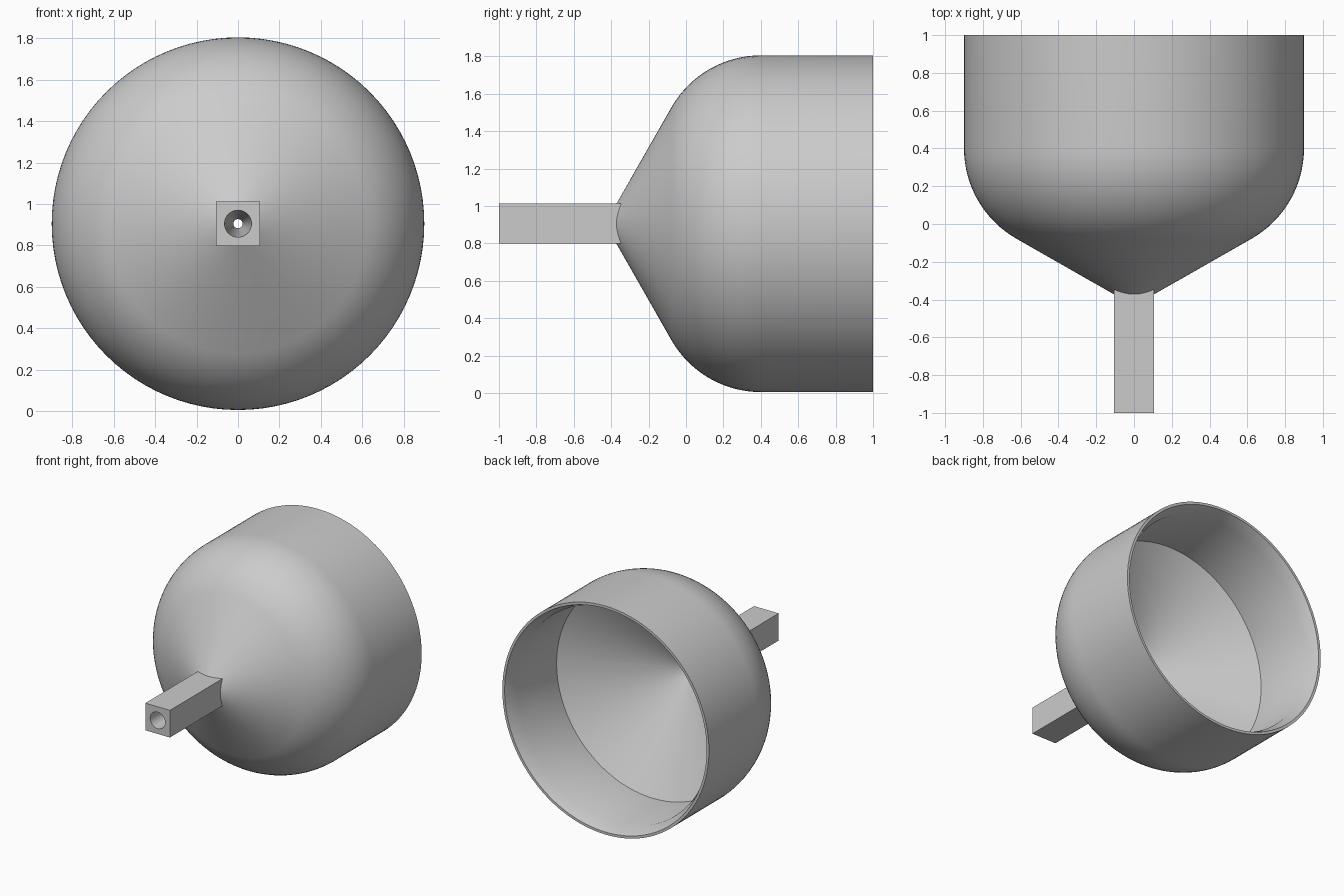
import bpy, bmesh, math
from mathutils import Matrix, Vector

cube = bpy.data.objects.get("Cube")
if cube:
    bpy.data.objects.remove(cube)

AXIS_Z = 0.905
SEGMENTS = 96

grey = bpy.data.materials.new("plain_grey")
grey.use_nodes = True
COLOUR = (0.6, 0.6, 0.6, 1)
grey.diffuse_color = COLOUR
grey.node_tree.nodes["Principled BSDF"].inputs["Base Color"].default_value = COLOUR


def finish(name, bm):
    bmesh.ops.recalc_face_normals(bm, faces=bm.faces)
    mesh = bpy.data.meshes.new(name)
    bm.to_mesh(mesh)
    bm.free()
    mesh.materials.append(grey)
    obj = bpy.data.objects.new(name, mesh)
    bpy.context.collection.objects.link(obj)
    return obj


def lathe(name, profile):
    """Solid of revolution about the y axis from (radius, y) points."""
    bm = bmesh.new()
    verts = [bm.verts.new((r, y, AXIS_Z)) for r, y in profile]
    edges = [bm.edges.new(pair) for pair in zip(verts, verts[1:])]
    bmesh.ops.spin(bm, geom=verts + edges, cent=(0, 0, AXIS_Z), axis=(0, 1, 0),
                   angle=math.tau, steps=SEGMENTS, use_merge=True)
    bmesh.ops.remove_doubles(bm, verts=bm.verts, dist=1e-5)
    return finish(name, bm)


def boolean(target, tool, operation):
    mod = target.modifiers.new(operation.title(), 'BOOLEAN')
    mod.object, mod.operation, mod.solver = tool, operation, 'EXACT'
    bpy.context.view_layer.objects.active = target
    bpy.ops.object.modifier_apply(modifier=mod.name)
    bpy.data.objects.remove(tool)


# Outer bowl: cone, rounded shoulder, straight wall
radius, shoulder, start = 0.9, 0.55, 0.4
profile = [(0, -0.433)]
for i in range(17):
    a = math.radians(60 * (1 - i / 16))
    profile.append((radius - shoulder * (1 - math.cos(a)), start - shoulder * math.sin(a)))
profile += [(radius, 1), (0, 1)]
funnel = lathe("funnel", profile)

# Square stem
bm = bmesh.new()
bmesh.ops.create_cube(bm, size=1, matrix=Matrix.Translation((0, -0.6, AXIS_Z))
                      @ Matrix.Diagonal(Vector((0.214, 0.8, 0.214, 1))))
boolean(funnel, finish("stem", bm), 'UNION')

# Hollow: tapered bore, inner cone, straight wall and flared rim
hollow = [(0, -1.03), (0.067, -1.03), (0.065, -1), (0.022, -0.07), (0.84, 0.41),
          (0.84, 0.9), (0.88, 1), (0.884, 1.01), (0, 1.01)]
boolean(funnel, lathe("hollow", hollow), 'DIFFERENCE')

# Smooth the round surfaces, keep edges sharp
bpy.ops.object.select_all(action='DESELECT')
funnel.select_set(True)
bpy.context.view_layer.objects.active = funnel
bpy.ops.object.shade_smooth_by_angle(angle=math.radians(25))
